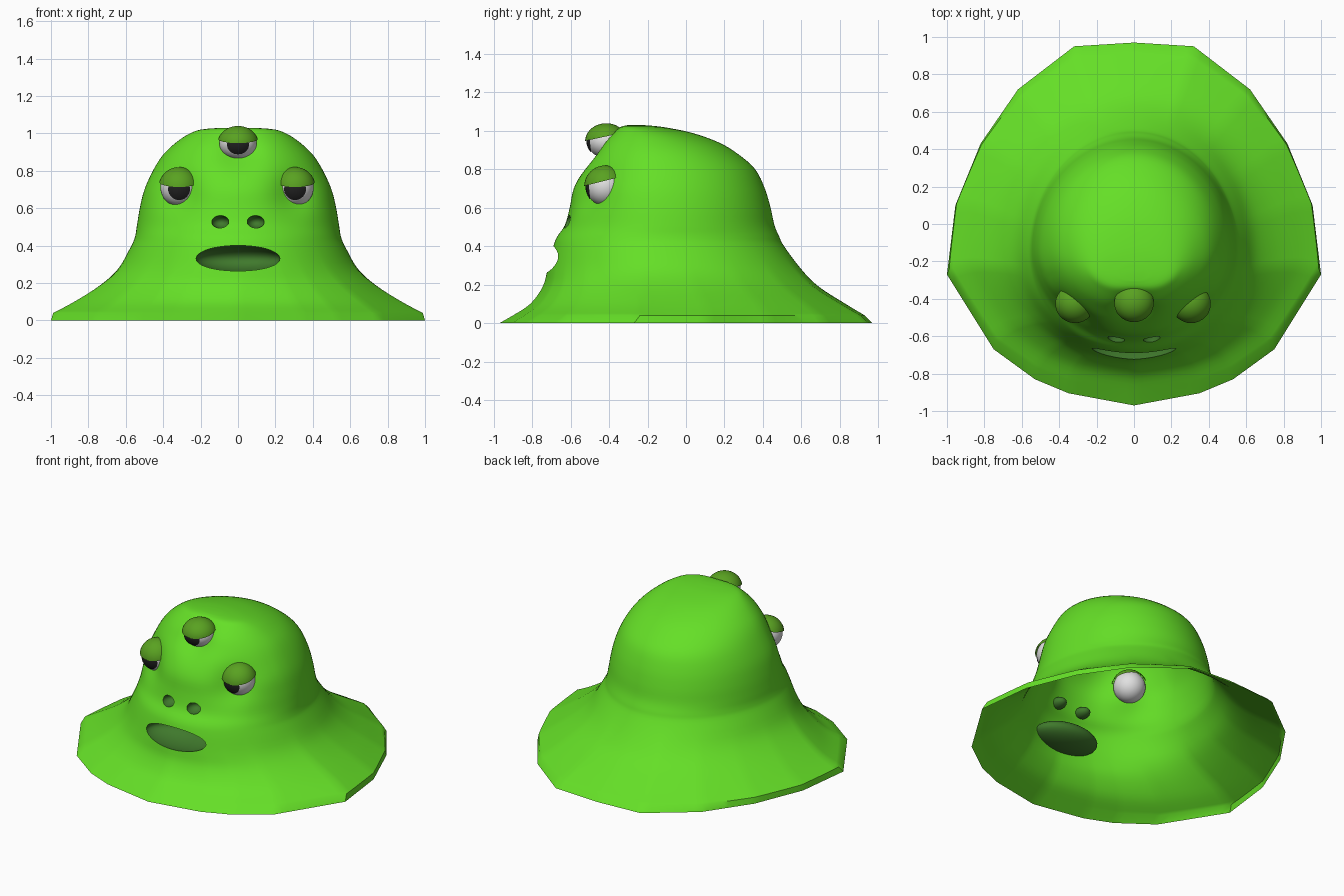
import bpy, bmesh
from math import atan2, cos, sin, hypot, exp, radians
from mathutils import Vector

if "Cube" in bpy.data.objects:
    bpy.data.objects.remove(bpy.data.objects["Cube"])


def material(name, color):
    mat = bpy.data.materials.new(name)
    mat.use_nodes = True
    mat.diffuse_color = (*color, 1)
    shader = next(n for n in mat.node_tree.nodes if n.type == 'BSDF_PRINCIPLED')
    shader.inputs["Base Color"].default_value = (*color, 1)
    return mat


SKIN = material("slime green", (0.13, 0.74, 0.02))
CAVITY = material("dark green", (0.05, 0.19, 0.025))
LID = material("olive green", (0.10, 0.36, 0.015))
WHITE = material("eye white", (0.75, 0.75, 0.75))
BLACK = material("pupil black", (0.015, 0.015, 0.015))


def finish(name, bm, mats):
    mesh = bpy.data.meshes.new(name)
    bm.to_mesh(mesh)
    bm.free()
    for mat in mats:
        mesh.materials.append(mat)
    obj = bpy.data.objects.new(name, mesh)
    bpy.context.collection.objects.link(obj)
    return obj


def activate(obj):
    bpy.ops.object.select_all(action='DESELECT')
    obj.select_set(True)
    bpy.context.view_layer.objects.active = obj


def smooth(obj, angle=40):
    activate(obj)
    bpy.ops.object.shade_smooth_by_angle(angle=radians(angle))


def ball(name, loc, scale, mats, keep=None, offset=0.0, index=0):
    """Ellipsoid, optionally cut so that only the side facing 'keep' is left."""
    bm = bmesh.new()
    bmesh.ops.create_uvsphere(bm, u_segments=32, v_segments=20, radius=1)
    if keep:
        n = Vector(keep).normalized()
        bmesh.ops.bisect_plane(bm, geom=bm.verts[:] + bm.edges[:] + bm.faces[:],
                               plane_co=n * offset, plane_no=n, clear_inner=True)
    bmesh.ops.scale(bm, vec=scale, verts=bm.verts)
    bmesh.ops.translate(bm, vec=loc, verts=bm.verts)
    for f in bm.faces:
        f.material_index = index
    return finish(name, bm, mats)


def catmull(rows, steps):
    out = []
    for i in range(len(rows) - 1):
        p0, p1 = rows[max(i - 1, 0)], rows[i]
        p2, p3 = rows[i + 1], rows[min(i + 2, len(rows) - 1)]
        for s in range(steps):
            t = s / steps
            out.append([0.5 * (2 * b + (c - a) * t + (2 * a - 5 * b + 4 * c - d) * t * t
                               + (3 * b - a - 3 * c + d) * t ** 3)
                        for a, b, c, d in zip(p0, p1, p2, p3)])
    return out + [rows[-1]]


# Body outline by height: z, half width, front y, back y
profile = [
    (0.04, 0.99, -0.90, 0.93), (0.10, 0.88, -0.81, 0.83), (0.19, 0.74, -0.745, 0.69),
    (0.28, 0.64, -0.72, 0.60), (0.40, 0.57, -0.69, 0.51), (0.45, 0.55, -0.67, 0.485),
    (0.51, 0.54, -0.63, 0.46), (0.60, 0.525, -0.605, 0.44), (0.70, 0.50, -0.585, 0.41),
    (0.80, 0.455, -0.54, 0.36), (0.88, 0.405, -0.49, 0.27), (0.94, 0.345, -0.45, 0.17),
    (0.99, 0.275, -0.40, 0.03), (1.02, 0.20, -0.36, -0.12), (1.03, 0.08, -0.32, -0.22)]
rings = [(0.0, 1.0, -0.97, 0.97)] + catmull(profile, 4)

# Angular rim, one half, from back to front
rim = [(0, 0.97), (0.32, 0.95), (0.62, 0.72), (0.82, 0.43), (0.955, 0.1), (1, -0.27),
       (0.75, -0.67), (0.53, -0.83), (0.35, -0.905), (0, -0.97)]
half = [Vector(a).lerp(Vector(b), s / 8) for a, b in zip(rim, rim[1:]) for s in range(8)]
half.append(Vector(rim[-1]))
outline = half + [Vector((-p.x, p.y)) for p in reversed(half[1:-1])]


def middle(front, back):
    return front + 0.45 * (back - front)


def polar(p):
    m = middle(-0.97, 0.97)
    y = (p.y - m) / (0.97 - m if p.y > m else m + 0.97)
    return atan2(y, p.x), hypot(p.x, y)


spokes = [polar(p) for p in outline]

eyes = [("right", (-0.315, -0.42, 0.71), 1.0), ("left", (0.305, -0.42, 0.71), 1.0),
        ("middle", (0, -0.415, 0.945), 0.86)]


# Body skin, with shallow sockets around the eyes
def skin_point(ring, spoke):
    z, width, front, back = ring
    angle, factor = spoke
    r = 1 + (factor - 1) * max(0, 1 - z / 0.35)
    m = middle(front, back)
    x = width * r * cos(angle)
    y = m + r * sin(angle) * (back - m if sin(angle) > 0 else m - front)
    if y < -0.25:
        for _, c, _ in eyes:
            y += 0.05 * exp(-((x - c[0]) ** 2 + (z - c[2] + 0.03) ** 2) / 0.012)
    return x, y, z


bm = bmesh.new()
loops = [[bm.verts.new(skin_point(ring, s)) for s in spokes] for ring in rings]
count = len(spokes)
for low, high in zip(loops, loops[1:]):
    for i in range(count):
        j = (i + 1) % count
        bm.faces.new((low[i], low[j], high[j], high[i]))
bm.faces.new(loops[0])
bm.faces.new(loops[-1])
bmesh.ops.recalc_face_normals(bm, faces=bm.faces)
body = finish("body", bm, [SKIN, CAVITY])

# Mouth and nostrils carved out of the body
pair = [SKIN, CAVITY]
cutters = [ball("mouth_cutter", (0, -0.66, 0.33), (0.225, 0.15, 0.072), pair, index=1)]
for x in (-0.095, 0.095):
    cutters.append(ball("nostril_cutter", (x, -0.615, 0.527), (0.046, 0.06, 0.034),
                        pair, index=1))
for cutter in cutters:
    mod = body.modifiers.new("carve", 'BOOLEAN')
    mod.operation = 'DIFFERENCE'
    mod.solver = 'EXACT'
    mod.object = cutter
    activate(body)
    bpy.ops.object.modifier_apply(modifier=mod.name)
    bpy.data.objects.remove(cutter)

# Open the underside
bm = bmesh.new()
bm.from_mesh(body.data)
under = [f for f in bm.faces if all(v.co.z < 0.001 for v in f.verts)]
bmesh.ops.delete(bm, geom=under, context='FACES')
bm.to_mesh(body.data)
bm.free()
smooth(body)

# Eyes: ball, pupil cap and heavy lid
for side, loc, squash in eyes:
    def size(r):
        return (r, r, r * squash)
    smooth(ball(side + "_eyeball", loc, size(0.1), [WHITE]))
    smooth(ball(side + "_pupil", loc, size(0.103), [BLACK], (0, -1, -0.1), 0.82))
    smooth(ball(side + "_eyelid", loc, size(0.11), [LID], (0, -0.25, 1), 0.27))
